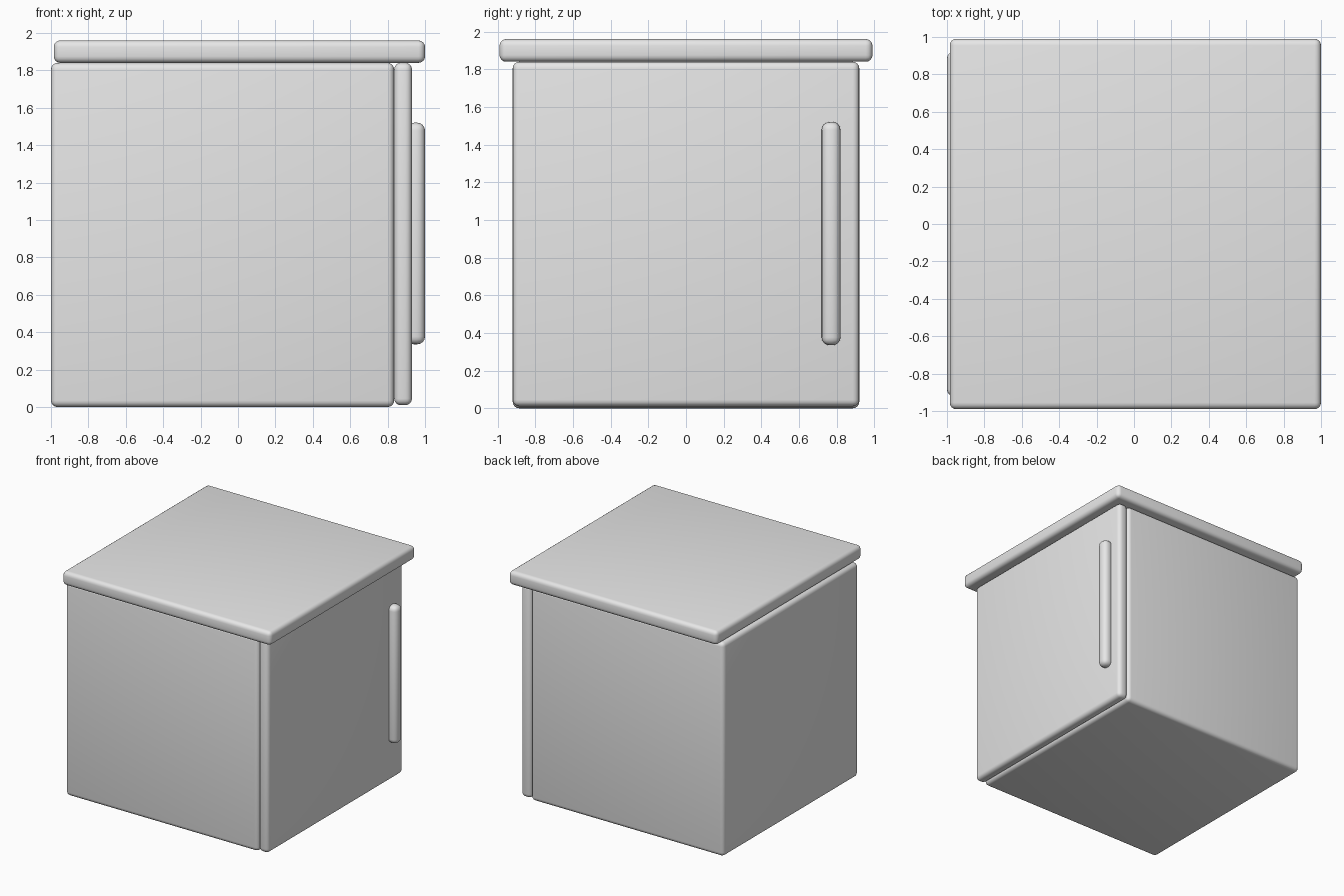
import bpy
from mathutils import Vector

cube = bpy.data.objects.get("Cube")
if cube:
    bpy.data.objects.remove(cube, do_unlink=True)

# One plain grey for the whole cabinet
grey = bpy.data.materials.new("light_grey")
grey.use_nodes = True
colour = (0.8, 0.8, 0.8, 1)
grey.diffuse_color = colour
grey.node_tree.nodes["Principled BSDF"].inputs["Base Color"].default_value = colour


def rounded_box(name, low, high, radius, segments=4):
    """Box between two corners with rounded edges."""
    low, high = Vector(low), Vector(high)
    bpy.ops.mesh.primitive_cube_add(size=1, location=(low + high) / 2)
    box = bpy.context.object
    box.name = name
    box.scale = high - low
    bpy.ops.object.transform_apply(location=False, rotation=False, scale=True)
    box.data.materials.append(grey)
    bevel = box.modifiers.new("rounded_edges", "BEVEL")
    bevel.width = radius
    bevel.segments = segments
    bpy.ops.object.modifier_apply(modifier=bevel.name)
    bpy.ops.object.shade_smooth_by_angle()
    return box


# Carcass, door on the +x side, overhanging top and upright pull handle
rounded_box("cabinet_body", (-1, -0.92, 0), (0.835, 0.92, 1.84), 0.035)
rounded_box("door", (0.835, -0.92, 0.01), (0.93, 0.92, 1.84), 0.035)
rounded_box("top_slab", (-0.985, -0.99, 1.84), (1, 0.99, 1.96), 0.035)
rounded_box("door_handle", (0.9, 0.72, 0.335), (1, 0.82, 1.52), 0.042)
